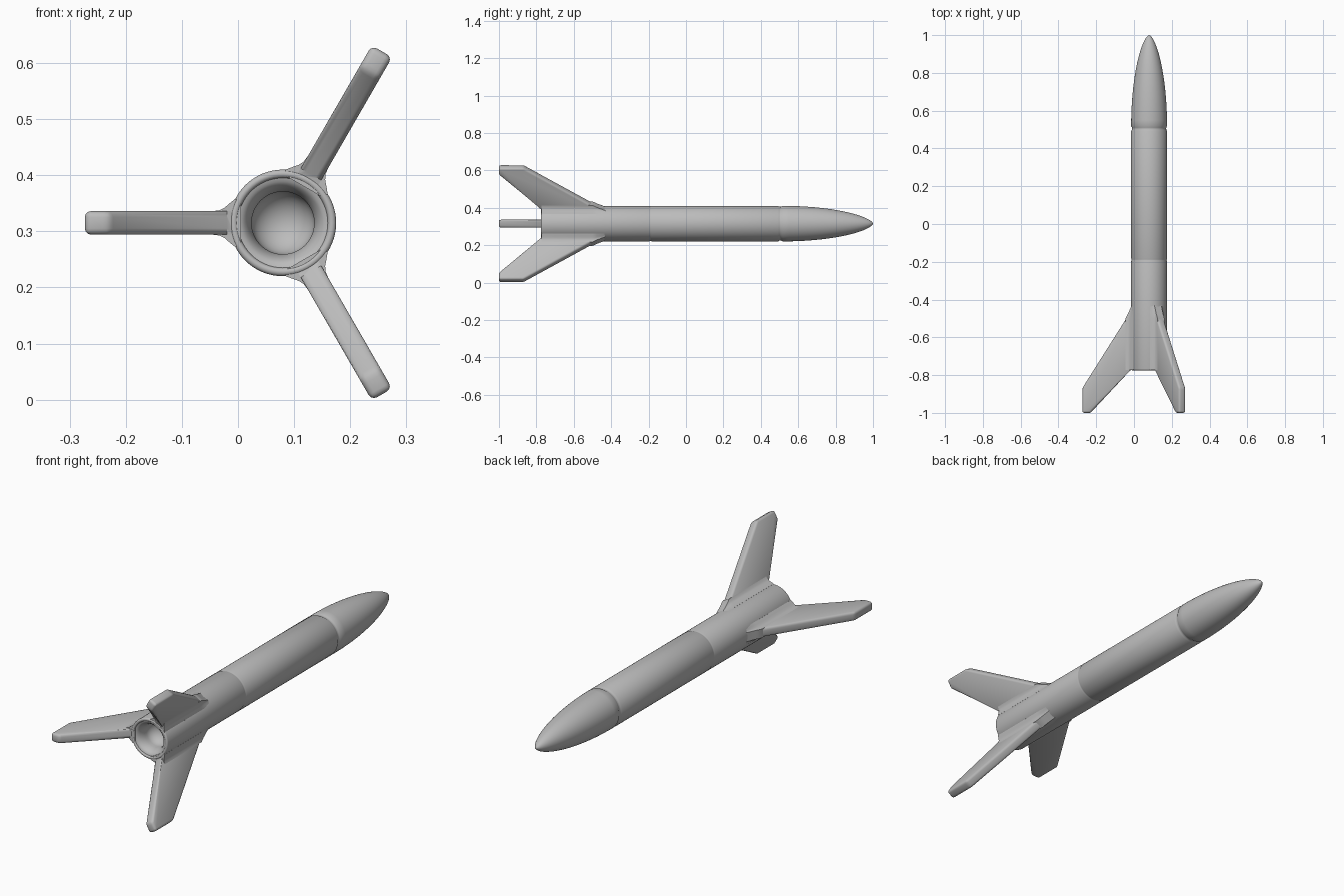
import bpy, bmesh, math
from mathutils import Matrix, Vector

if "Cube" in bpy.data.objects:
    bpy.data.objects.remove(bpy.data.objects["Cube"], do_unlink=True)

AXIS = Vector((0.08, 0, 0.315))   # body centre line runs along y
R = 0.095                         # body radius
TAIL = -0.775                     # rear rim
HALF = 0.021                      # half fin thickness

grey = bpy.data.materials.new("plain grey")
grey.use_nodes = True
grey.diffuse_color = (0.5, 0.5, 0.5, 1)
grey.node_tree.nodes["Principled BSDF"].inputs["Base Color"].default_value = grey.diffuse_color


def finish(name, bm, angle=35):
    bmesh.ops.remove_doubles(bm, verts=bm.verts, dist=1e-5)
    bmesh.ops.recalc_face_normals(bm, faces=bm.faces)
    mesh = bpy.data.meshes.new(name)
    bm.to_mesh(mesh)
    bm.free()
    mesh.materials.append(grey)
    obj = bpy.data.objects.new(name, mesh)
    bpy.context.collection.objects.link(obj)
    bpy.ops.object.select_all(action="DESELECT")
    obj.select_set(True)
    bpy.context.view_layer.objects.active = obj
    bpy.ops.object.shade_smooth_by_angle(angle=math.radians(angle))
    return obj


def groove(y, width, depth):
    """Shallow rounded groove around the tube."""
    return [(R - depth * math.sin(math.pi * i / 4), y + width * (i / 4 - 0.5)) for i in range(5)]


# Body: one lathed profile of (radius, y), from nozzle chamber to nose tip
profile = []
for i in range(9):                # domed chamber floor
    a = math.pi / 2 * i / 8
    profile.append((0.056 * math.sin(a), TAIL + 0.06 + 0.05 * math.cos(a)))
for i in range(1, 7):             # flared nozzle
    a = math.pi / 2 * i / 6
    profile.append((0.055 + 0.025 * (1 - math.cos(a)), TAIL + 0.06 - 0.055 * math.sin(a)))
for i in range(7):                # rounded rear rim
    a = math.pi * i / 6
    profile.append((0.0875 - 0.0075 * math.cos(a), TAIL + 0.0075 * (1 - math.sin(a))))
profile += groove(-0.19, 0.016, 0.002)
profile += groove(0.505, 0.026, 0.005)
for i in range(1, 25):            # nose curve
    t = math.sin(math.pi / 2 * i / 24)
    profile.append((R * max(0, 1 - t * t) ** 0.62, 0.518 + 0.482 * t))

bm = bmesh.new()
verts = [bm.verts.new((r, y, 0)) for r, y in profile]
edges = [bm.edges.new(pair) for pair in zip(verts, verts[1:])]
bmesh.ops.spin(bm, geom=verts + edges, cent=(0, 0, 0), axis=(0, 1, 0),
               angle=2 * math.pi, steps=64)
finish("body", bm).location = AXIS

# Fin outline (radius, y) and concave root fillet section (radius, offset)
outline = [(0.086, -0.445), (0.353, -0.868), (0.353, -1.0), (0.31, -1.0),
           (0.1, TAIL), (0.086, TAIL + 0.003)]
half = [(0.125, HALF), (0.113, 0.0225), (0.104, 0.027), (0.096, 0.034), (0.085, 0.043), (0.075, 0.04)]
section = half + [(r, -t) for r, t in reversed(half)]


def add_fin(name):
    bm = bmesh.new()
    face = bm.faces.new([bm.verts.new((r, y, -HALF)) for r, y in outline])
    new = bmesh.ops.extrude_face_region(bm, geom=[face])["geom"]
    bmesh.ops.translate(bm, verts=[v for v in new if isinstance(v, bmesh.types.BMVert)],
                        vec=(0, 0, 2 * HALF))
    # Round every edge away from the root
    rim = [e for e in bm.edges if max(v.co.x for v in e.verts) > 0.101]
    bmesh.ops.bevel(bm, geom=rim, offset=0.011, segments=3, profile=0.5, affect="EDGES")
    return finish(name, bm)


def add_fillet(name):
    bm = bmesh.new()
    rings = []
    for y, k in ((TAIL + 0.002, 1), (-0.5, 1), (-0.475, 0.6), (-0.43, 0)):
        ring = []
        for r, t in section:
            # Shrink the flare into the tube at its forward end
            low = min(r, math.sqrt(0.0945 ** 2 - t * t))
            ring.append(bm.verts.new((low + (r - low) * k, y, t)))
        rings.append(ring)
    for a, b in zip(rings, rings[1:]):
        for i in range(len(section)):
            j = (i + 1) % len(section)
            bm.faces.new((a[i], a[j], b[j], b[i]))
    bm.faces.new(rings[0])
    bm.faces.new(rings[-1])
    return finish(name, bm)


# Three fins spread evenly around the tail
for label, angle in (("right", 180), ("upper_left", 60), ("lower_left", -60)):
    place = Matrix.Translation(AXIS) @ Matrix.Rotation(-math.radians(angle), 4, "Y")
    add_fin(label + "_fin").matrix_world = place
    add_fillet(label + "_fin_fillet").matrix_world = place
